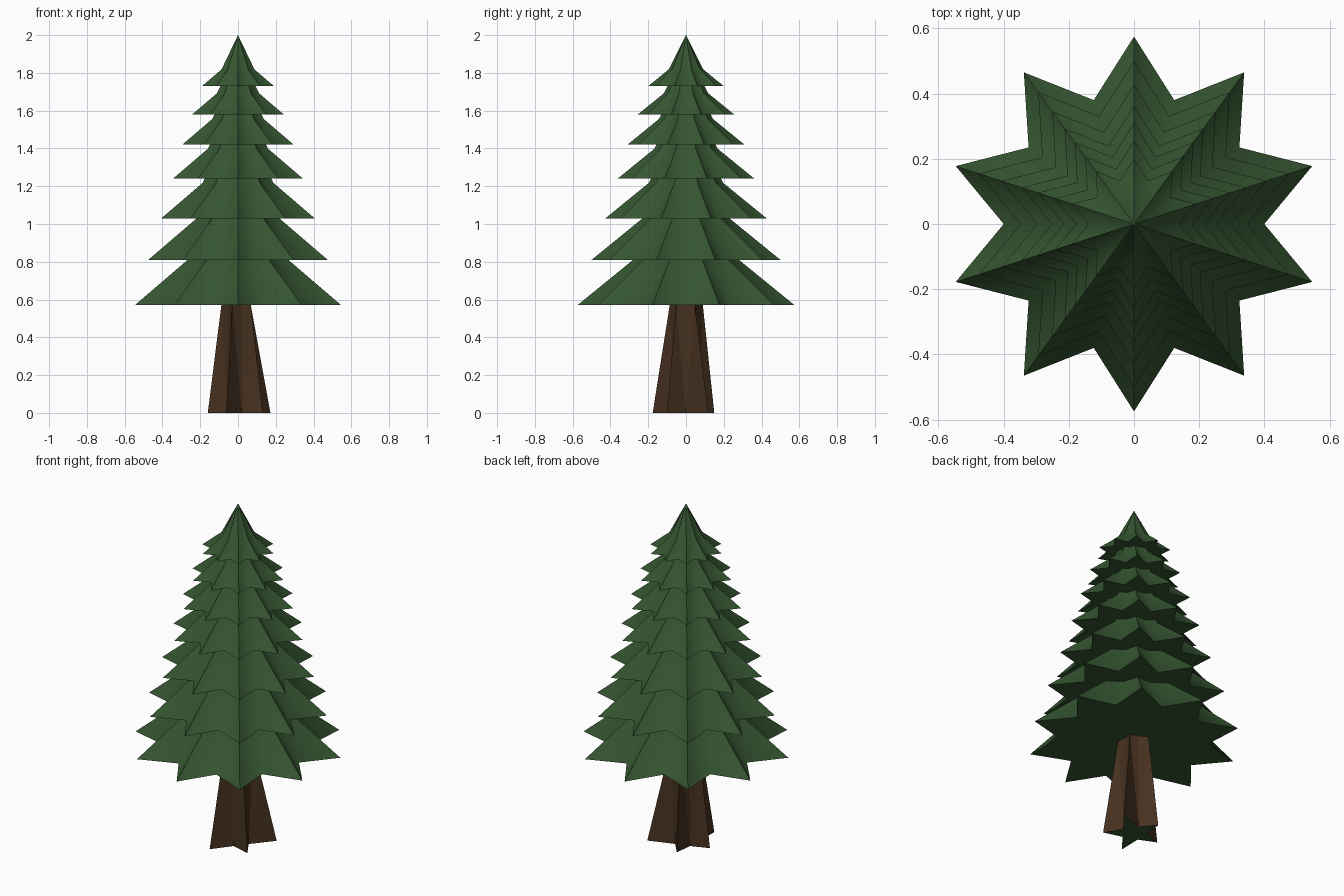
import bpy, bmesh, math

if "Cube" in bpy.data.objects:
    bpy.data.objects.remove(bpy.data.objects["Cube"])


def material(name, color):
    m = bpy.data.materials.new(name)
    m.diffuse_color = (*color, 1)
    m.use_nodes = True
    m.node_tree.nodes["Principled BSDF"].inputs["Base Color"].default_value = m.diffuse_color
    return m


GREEN = material("needle_green", (0.035, 0.09, 0.03))
BROWN = material("bark_brown", (0.06, 0.03, 0.014))


def star(bm, radii, inner, z, start):
    """Ring of vertices alternating between outer points and inner notches."""
    n = len(radii)
    ring = []
    for i in range(2 * n):
        a = math.radians(start) + math.pi * i / n
        r = inner if i % 2 else radii[i // 2]
        ring.append(bm.verts.new((r * math.cos(a), r * math.sin(a), z)))
    return ring


def bridge(bm, low, high):
    n = len(low)
    for i in range(n):
        j = (i + 1) % n
        bm.faces.new((low[i], low[j], high[j], high[i]))


def finish(bm, name, mats):
    bmesh.ops.recalc_face_normals(bm, faces=bm.faces)
    # star-shaped caps and twisted quads become clean triangles
    bmesh.ops.triangulate(bm, faces=bm.faces[:])
    me = bpy.data.meshes.new(name)
    bm.to_mesh(me)
    bm.free()
    for m in mats:
        me.materials.append(m)
    ob = bpy.data.objects.new(name, me)
    bpy.context.collection.objects.link(ob)
    return ob


def branch_tier(name, z, r):
    bm = bmesh.new()
    rim = star(bm, [r] * 10, 0.695 * r, z, 90)
    neck = star(bm, [0.46 * r] * 10, 0.39 * r, z + 0.44 * r, 90)
    tip = bm.verts.new((0, 0, z + 1.35 * r))
    bridge(bm, rim, neck)
    for i in range(20):
        bm.faces.new((neck[i], neck[(i + 1) % 20], tip))
    bm.faces.new(rim[::-1])
    ob = finish(bm, name, [GREEN])
    # soft slopes, crisp rim
    bpy.ops.object.select_all(action='DESELECT')
    ob.select_set(True)
    bpy.context.view_layer.objects.active = ob
    bpy.ops.object.shade_smooth_by_angle(angle=math.radians(65))


# Foliage: seven shrinking star skirts
tiers = [(0.57, 0.575), (0.81, 0.50), (1.03, 0.427), (1.24, 0.362),
         (1.42, 0.31), (1.58, 0.255), (1.73, 0.20)]
for k, (z, r) in enumerate(tiers):
    branch_tier(f"branch_tier_{k + 1}", z, r)

# Trunk: five uneven root flares tapering up into the lowest tier
bm = bmesh.new()
base = star(bm, [0.208, 0.156, 0.16, 0.187, 0.166], 0.072, 0.0, 34.5)
top = star(bm, [0.08, 0.092, 0.087, 0.09, 0.084], 0.06, 0.58, 34.5)
bridge(bm, base, top)
bm.faces.new(base[::-1]).material_index = 1
bm.faces.new(top)
finish(bm, "trunk", [BROWN, GREEN])
